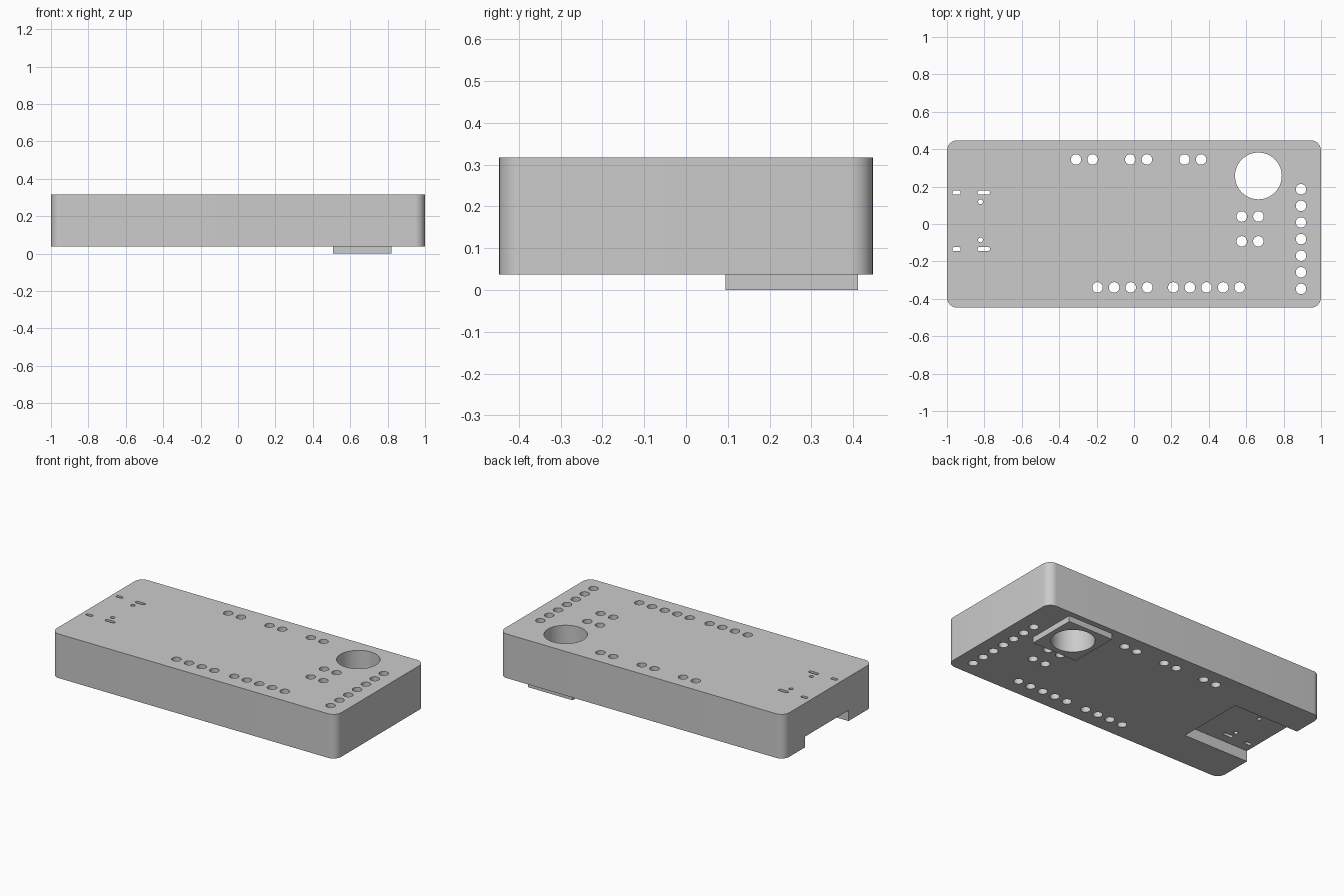
import bpy, bmesh, math

if "Cube" in bpy.data.objects:
    bpy.data.objects.remove(bpy.data.objects["Cube"])

grey = bpy.data.materials.new("light grey")
grey.diffuse_color = (0.6, 0.6, 0.6, 1)
grey.use_nodes = True
grey.node_tree.nodes["Principled BSDF"].inputs["Base Color"].default_value = grey.diffuse_color

BOTTOM, TOP = 0.037, 0.317


def rounded(cx, cy, hx, hy, r, n):
    """Outline of a rounded rectangle, n segments per corner."""
    pts = []
    for k, (sx, sy) in enumerate([(1, 1), (-1, 1), (-1, -1), (1, -1)]):
        for i in range(n + 1):
            a = math.pi / 2 * (k + i / n)
            pts.append((cx + sx * (hx - r) + r * math.cos(a),
                        cy + sy * (hy - r) + r * math.sin(a)))
    return pts


def circle(cx, cy, r, n=32):
    return [(cx + r * math.cos(2 * math.pi * i / n),
             cy + r * math.sin(2 * math.pi * i / n)) for i in range(n)]


def rect(x0, x1, y0, y1):
    return [(x0, y0), (x1, y0), (x1, y1), (x0, y1)]


def prisms(name, outlines, z0, z1):
    """One object made of outlines extruded from z0 to z1."""
    bm = bmesh.new()
    for pts in outlines:
        low = [bm.verts.new((x, y, z0)) for x, y in pts]
        high = [bm.verts.new((x, y, z1)) for x, y in pts]
        bm.faces.new(low[::-1])
        bm.faces.new(high)
        for i in range(len(pts)):
            j = (i + 1) % len(pts)
            bm.faces.new((low[i], low[j], high[j], high[i]))
    bmesh.ops.remove_doubles(bm, verts=bm.verts, dist=1e-5)
    bmesh.ops.recalc_face_normals(bm, faces=bm.faces)
    me = bpy.data.meshes.new(name)
    bm.to_mesh(me)
    bm.free()
    me.materials.append(grey)
    ob = bpy.data.objects.new(name, me)
    bpy.context.collection.objects.link(ob)
    return ob


def combine(target, other, operation):
    mod = target.modifiers.new(operation.lower(), 'BOOLEAN')
    mod.operation, mod.solver, mod.object = operation, 'EXACT', other
    bpy.context.view_layer.objects.active = target
    bpy.ops.object.modifier_apply(modifier=mod.name)
    bpy.data.objects.remove(other)


# Main block with rounded corners
body = prisms("enclosure_body", [rounded(0, 0, 1, 0.447, 0.055, 10)], BOTTOM, TOP)

# Recess open to the left end on the underside
combine(body, prisms("end_recess_cutter", [rect(-1.1, -0.545, -0.202, 0.237)],
                     -0.1, BOTTOM + 0.068), 'DIFFERENCE')

# Square pad below the large hole
combine(body, prisms("square_pad", [rect(0.508, 0.822, 0.095, 0.412)], 0, BOTTOM + 0.05), 'UNION')

# Pin holes
step, r = 0.0888, 0.028
pins = [(x + i * step, 0.345) for x in (-0.31, -0.02, 0.27) for i in range(2)]
pins += [(-0.195 + i * step, -0.339) for i in range(4)]
pins += [(0.21 + i * step, -0.339) for i in range(5)]
pins += [(0.893, -0.347 + i * step) for i in range(7)]
pins += [(0.576 + i * step, y) for y in (0.04, -0.093) for i in range(2)]
holes = [circle(x, y, r) for x, y in pins]

# Large round hole
holes.append(circle(0.665, 0.257, 0.125, 64))

# Connector slots and small peg holes, mirrored about the recess centre line
for s in (-1, 1):
    holes.append(rounded(-0.949, 0.017 + s * 0.151, 0.022, 0.011, 0.0105, 5))
    holes.append(rounded(-0.803, 0.017 + s * 0.151, 0.033, 0.011, 0.0105, 5))
    holes.append(circle(-0.821, 0.017 + s * 0.102, 0.013, 20))
combine(body, prisms("hole_cutters", holes, -0.2, 0.6), 'DIFFERENCE')

body.data.materials.clear()
body.data.materials.append(grey)
body.select_set(True)
bpy.context.view_layer.objects.active = body
bpy.ops.object.shade_smooth_by_angle(angle=math.radians(30))
